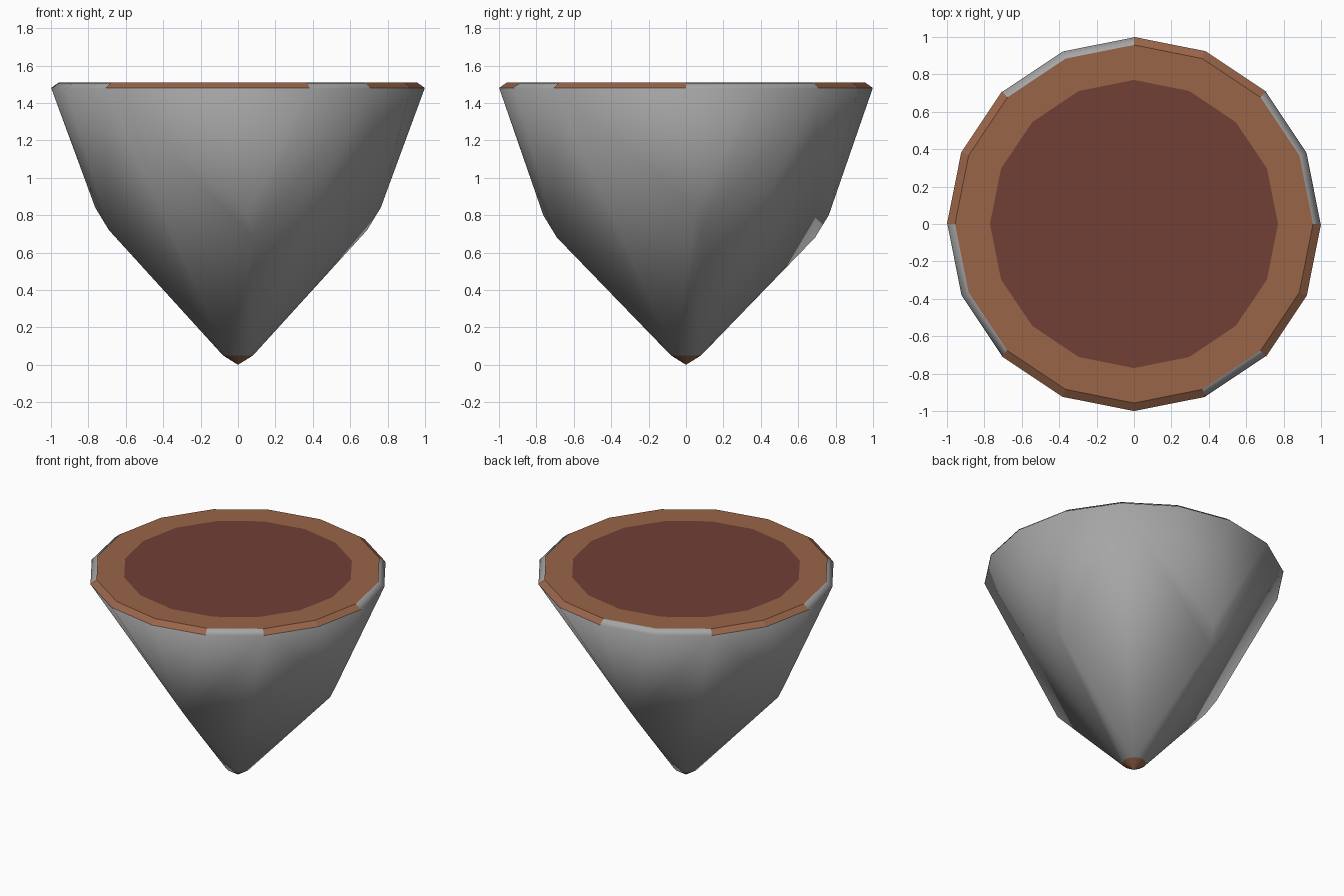
import bpy, bmesh, math

if "Cube" in bpy.data.objects:
    bpy.data.objects.remove(bpy.data.objects["Cube"])

SIDES = 16


def material(name, color):
    m = bpy.data.materials.new(name)
    m.diffuse_color = (*color, 1.0)
    m.use_nodes = True
    m.node_tree.nodes["Principled BSDF"].inputs["Base Color"].default_value = m.diffuse_color
    return m


grey = material("stone grey", (0.376, 0.376, 0.376))
brown = material("clay brown", (0.320, 0.130, 0.066))
dark = material("dark brown", (0.165, 0.051, 0.036))


def polar(bm, radius, degrees, z):
    a = math.radians(degrees)
    return bm.verts.new((radius * math.cos(a), radius * math.sin(a), z))


def ring(bm, radius, z):
    return [polar(bm, radius, 360 * i / SIDES, z) for i in range(SIDES)]


def bridge(bm, low, high, skip=()):
    return [bm.faces.new((low[i], low[(i + 1) % SIDES],
                          high[(i + 1) % SIDES], high[i]))
            for i in range(SIDES) if i not in skip]


def finish(bm, name, mat, smooth=False):
    loose = [v for v in bm.verts if not v.link_faces]
    bmesh.ops.delete(bm, geom=loose, context='VERTS')
    bmesh.ops.recalc_face_normals(bm, faces=bm.faces)
    me = bpy.data.meshes.new(name)
    bm.to_mesh(me)
    bm.free()
    me.materials.append(mat)
    for p in me.polygons:
        p.use_smooth = smooth
    ob = bpy.data.objects.new(name, me)
    bpy.context.collection.objects.link(ob)
    return ob


# Body: round top and small tip stretched over four bulging corners
bm = bmesh.new()
ring(bm, 0.08, 0.05)
ring(bm, 0.998, 1.478)
ring(bm, 0.955, 1.507)
for quarter in range(4):
    drop = 0.04 * (quarter % 2)
    polar(bm, 0.765, 90 * quarter + 4, 0.84 - drop)
    polar(bm, 0.695, 90 * quarter + 7, 0.72 - drop)
bmesh.ops.convex_hull(bm, input=bm.verts)
finish(bm, "body", grey, smooth=True)

# Rim: flat brown ring with a bevelled edge, left open where the body shows
bm = bmesh.new()
outer = ring(bm, 1.0, 1.48)
edge = ring(bm, 0.957, 1.51)
inner = ring(bm, 0.77, 1.51)
bridge(bm, outer, edge, skip=(0, 1, 4, 5, 8, 9, 13))
bridge(bm, edge, inner)
finish(bm, "rim", brown)

# Centre disc set into the rim
bm = bmesh.new()
bm.faces.new(ring(bm, 0.77, 1.51))
finish(bm, "centre_disc", dark)

# Small brown point at the bottom
bm = bmesh.new()
base = ring(bm, 0.08, 0.05)
point = bm.verts.new((0, 0, 0))
for i in range(SIDES):
    bm.faces.new((base[i], point, base[(i + 1) % SIDES]))
finish(bm, "tip", brown)
